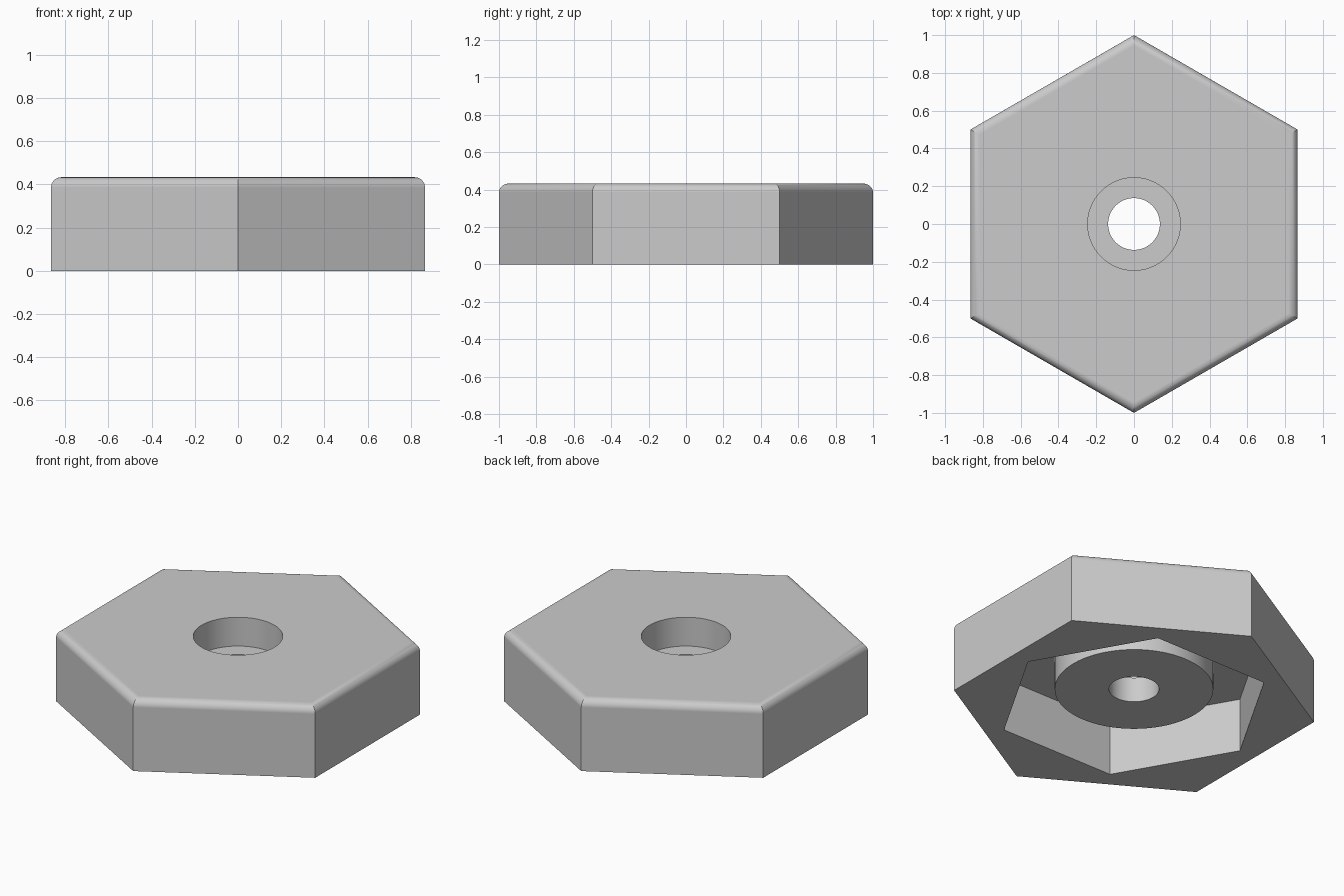
import bpy
import bmesh
from math import pi, sin, cos, radians

cube = bpy.data.objects.get("Cube")
if cube:
    bpy.data.objects.remove(cube, do_unlink=True)

HEIGHT = 0.433
ROUND = 0.048

grey = bpy.data.materials.new("plain grey")
grey.use_nodes = True
grey.diffuse_color = (0.6, 0.6, 0.6, 1)
grey.node_tree.nodes["Principled BSDF"].inputs["Base Color"].default_value = (0.6, 0.6, 0.6, 1)


def stacked_prism(name, sides, profile, turn=0.0):
    """Closed solid through rings of (radius, height), bottom to top."""
    bm = bmesh.new()
    rings = []
    for radius, z in profile:
        angles = [turn + 2 * pi * i / sides for i in range(sides)]
        rings.append([bm.verts.new((radius * cos(a), radius * sin(a), z)) for a in angles])
    for low, high in zip(rings, rings[1:]):
        for i in range(sides):
            j = (i + 1) % sides
            bm.faces.new((low[i], low[j], high[j], high[i]))
    bm.faces.new(rings[0][::-1])
    bm.faces.new(rings[-1])
    mesh = bpy.data.meshes.new(name)
    bm.to_mesh(mesh)
    bm.free()
    mesh.materials.append(grey)
    obj = bpy.data.objects.new(name, mesh)
    bpy.context.collection.objects.link(obj)
    return obj


# Hexagonal body with a rounded upper rim
rim = [pi / 2 * i / 10 for i in range(11)]
outline = [(1, 0)] + [
    (1 - ROUND * (1 - cos(a)) / cos(pi / 6), HEIGHT - ROUND * (1 - sin(a))) for a in rim
]
body = stacked_prism("hex_body", 6, outline, pi / 2)

# Hexagonal pocket underneath, round boss inside it, stepped bore through the middle
steps = [
    ("DIFFERENCE", stacked_prism("pocket_cutter", 6, [(0.757, -0.1), (0.757, 0.325)])),
    ("UNION", stacked_prism("centre_boss", 128, [(0.434, 0.108), (0.434, 0.38)])),
    ("DIFFERENCE", stacked_prism("counterbore_cutter", 96, [(0.245, 0.259), (0.245, 0.6)])),
    ("DIFFERENCE", stacked_prism("bore_cutter", 96, [(0.137, -0.1), (0.137, 0.6)])),
]
bpy.ops.object.select_all(action="DESELECT")
body.select_set(True)
bpy.context.view_layer.objects.active = body
for operation, tool in steps:
    tool.hide_render = True
    mod = body.modifiers.new(tool.name, "BOOLEAN")
    mod.operation = operation
    mod.solver = "EXACT"
    mod.object = tool
    bpy.ops.object.modifier_apply(modifier=mod.name)
    bpy.data.objects.remove(tool, do_unlink=True)

# Smooth rim and bores, crisp corners, flat faces kept flat
bpy.ops.object.shade_smooth_by_angle(angle=radians(30))
normals = body.modifiers.new("flat_faces", "WEIGHTED_NORMAL")
normals.keep_sharp = True
